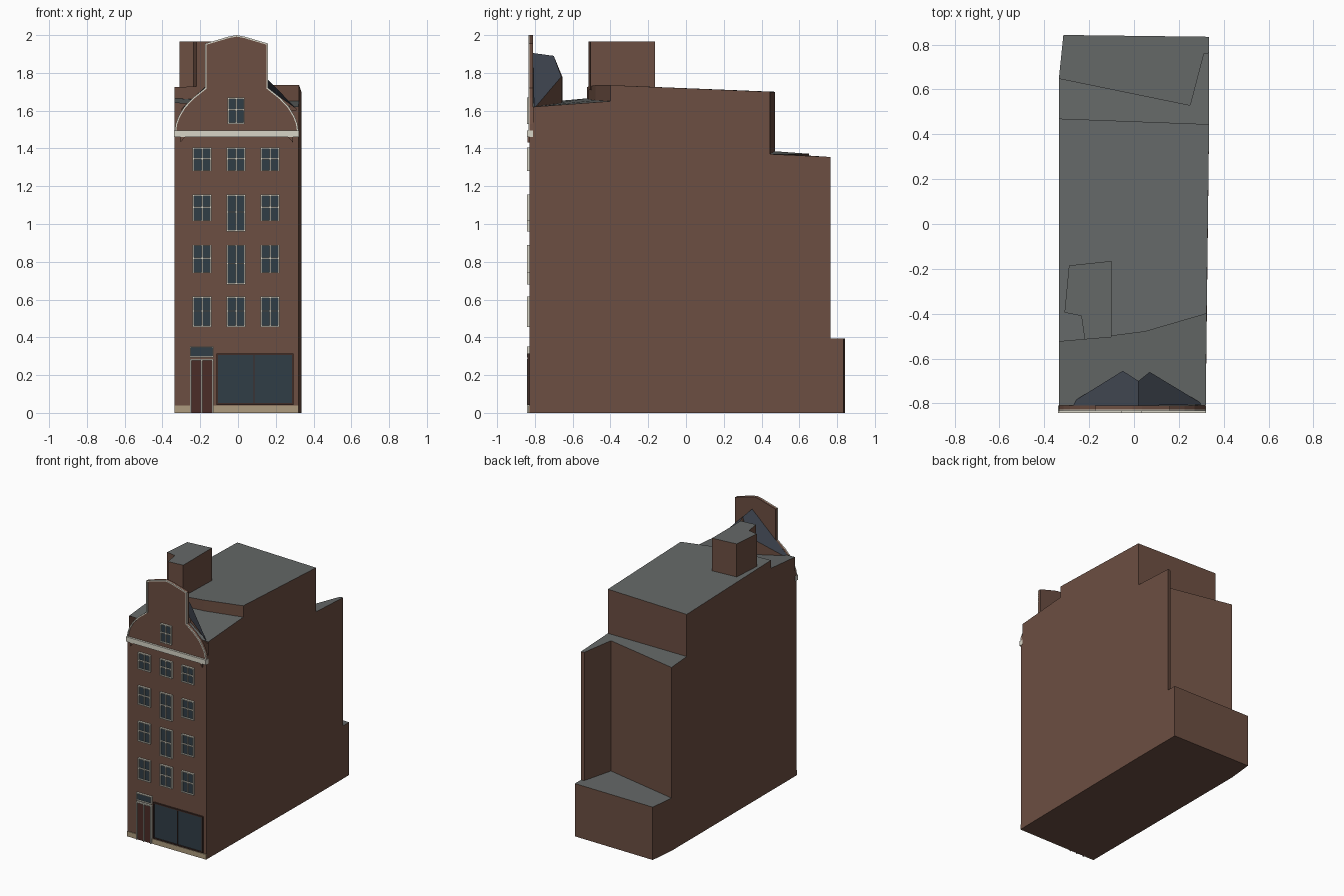
import bpy, bmesh
from mathutils import Vector

if "Cube" in bpy.data.objects:
    bpy.data.objects.remove(bpy.data.objects["Cube"])


def material(name, r, g, b):
    m = bpy.data.materials.new(name)
    m.diffuse_color = (r, g, b, 1)
    m.use_nodes = True
    m.node_tree.nodes["Principled BSDF"].inputs["Base Color"].default_value = m.diffuse_color
    return m


BRICK = material("brick", 0.15, 0.077, 0.054)
ROOF = material("roof_grey", 0.13, 0.14, 0.137)
SLATE = material("slate", 0.05, 0.06, 0.08)
WHITE = material("white_paint", 0.68, 0.66, 0.57)
GLASS = material("glass", 0.03, 0.048, 0.062)
STONE = material("plinth_stone", 0.42, 0.33, 0.21)
DOOR = material("door_red", 0.07, 0.025, 0.02)
DARK = material("dark_frame", 0.05, 0.025, 0.02)

FACE = -0.828   # facade plane
OUT = -0.843    # front of the frames
BACK = -0.81    # back of the facade wall
MID = -0.0075   # facade centre line


def finish(bm, name, mats):
    me = bpy.data.meshes.new(name)
    bm.to_mesh(me)
    bm.free()
    for m in mats:
        me.materials.append(m)
    ob = bpy.data.objects.new(name, me)
    bpy.context.collection.objects.link(ob)
    return ob


def terrain(name, cells, mats, floor=None):
    """Roof cells: points (x, y, top, wall) where wall gives the two low z
    values of the wall along the edge to the next point, or None."""
    bm = bmesh.new()

    def face(pts, mat):
        f = bm.faces.new([bm.verts.new(p) for p in pts])
        f.material_index = mat

    for cell in cells:
        face([p[:3] for p in cell], 1)
        for a, b in zip(cell, cell[1:] + cell[:1]):
            if a[3] is not None:
                la, lb = a[3]
                face([(a[0], a[1], la), (b[0], b[1], lb), b[:3], a[:3]], 0)
    if floor:
        face([(x, y, 0) for x, y in reversed(floor)], 0)
    bmesh.ops.remove_doubles(bm, verts=bm.verts, dist=0.0005)
    return finish(bm, name, mats)


def slab(name, pts, y0, y1, mat):
    """Front profile (x, z) extruded from y0 to y1."""
    bm = bmesh.new()
    f = bm.faces.new([bm.verts.new((x, y0, z)) for x, z in pts])
    r = bmesh.ops.extrude_face_region(bm, geom=[f])
    for v in r["geom"]:
        if isinstance(v, bmesh.types.BMVert):
            v.co.y = y1
    bmesh.ops.recalc_face_normals(bm, faces=bm.faces)
    return finish(bm, name, [mat])


def boxes(name, rects, y0, y1, mat):
    """Boxes from front rectangles (x0, x1, z0, z1)."""
    bm = bmesh.new()
    for x0, x1, z0, z1 in rects:
        vs = bmesh.ops.create_cube(bm, size=1)["verts"]
        for v in vs:
            v.co = ((x0 + x1) / 2 + v.co.x * (x1 - x0),
                    (y0 + y1) / 2 + v.co.y * (y1 - y0),
                    (z0 + z1) / 2 + v.co.z * (z1 - z0))
    return finish(bm, name, [mat])


def frame(x0, x1, z0, z1, t):
    return [(x0, x0 + t, z0, z1), (x1 - t, x1, z0, z1),
            (x0 + t, x1 - t, z0, z0 + t), (x0 + t, x1 - t, z1 - t, z1)]


def window(name, cx, z0, z1, w=0.1):
    x0, x1, t = cx - w / 2, cx + w / 2, 0.007
    zm = z0 + (z1 - z0) * 0.53
    bars = frame(x0, x1, z0, z1, t)
    bars += [(cx - t / 2, cx + t / 2, z0 + t, z1 - t),
             (x0 + t, x1 - t, zm - t / 2, zm + t / 2)]
    boxes(name + "_frame", bars, OUT, FACE + 0.002, WHITE)
    boxes(name + "_glass", [(x0 + t, x1 - t, z0 + t, z1 - t)],
          FACE - 0.006, FACE + 0.002, GLASS)


# House body: front roof, main roof, rear step and low rear extension
W = (0, 0)
front = [(-.335, BACK, 1.64, None), (.32, BACK, 1.62, W),
         (.324, -.40, 1.65, None), (.05, -.48, 1.655, None),
         (-.22, -.515, 1.66, None), (-.335, -.525, 1.665, W)]
main = [(-.335, -.525, 1.725, (1.665, 1.66)), (-.22, -.515, 1.728, (1.66, 1.655)),
        (.05, -.48, 1.735, (1.655, 1.65)), (.324, -.40, 1.735, W),
        (.335, .445, 1.70, (1.37, 1.385)), (-.335, .47, 1.70, W)]
L = (.395, .395)
step = [(-.335, .47, 1.385, None), (.335, .445, 1.37, W),
        (.335, .765, 1.355, L), (.31, .76, 1.355, L),
        (.25, .53, 1.37, L), (-.335, .65, 1.372, W)]
low = [(-.335, .65, .395, None), (.25, .53, .395, None), (.31, .76, .395, None),
       (.335, .765, .395, W), (.335, .835, .395, W), (-.315, .843, .395, W)]
terrain("house_body", [front, main, step, low], [BRICK, ROOF],
        [(-.335, BACK), (.32, BACK), (.335, .445), (.335, .835),
         (-.315, .843), (-.335, .65)])

# Rooftop tower
T = (1.71, 1.71)
plan = [(-.22, -.515), (-.10, -.505), (-.10, -.165),
        (-.29, -.185), (-.31, -.395), (-.235, -.41)]
terrain("roof_tower", [[(x, y, 1.965, T) for x, y in plan]], [BRICK, ROOF])

# Small pitched slate roof behind the gable
B = (1.6, 1.6)
r0, r1 = (.02, BACK, 1.905), (.02, -.70, 1.89)
terrain("gable_roof",
        [[r0 + (None,), r1 + (B,), (-.05, -.655, 1.78, B), (-.30, BACK, 1.61, None)],
         [r0 + (None,), (.31, -.805, 1.61, B), (.07, -.66, 1.78, B), r1 + (None,)]],
        [BRICK, SLATE])

# Facade with bell-shaped gable
half = [(-.335, 1.495), (-.33, 1.53), (-.315, 1.57), (-.285, 1.62),
        (-.24, 1.668), (-.175, 1.72), (-.175, 1.955), (-.05, 1.992)]
gable = half + [(MID, 2.0)] + [(2 * MID - x, z) for x, z in reversed(half)]
slab("facade", [(-.335, 0)] + gable + [(.32, 0)], FACE, BACK, BRICK)

# White trim along the gable edge, mitred at the corners
inner = []
for i, p in enumerate(gable):
    p = Vector(p)
    dirs = []
    if i > 0:
        dirs.append((p - Vector(gable[i - 1])).normalized())
    if i < len(gable) - 1:
        dirs.append((Vector(gable[i + 1]) - p).normalized())
    norms = [Vector((d.y, -d.x)) for d in dirs]
    n = sum(norms, Vector((0, 0))).normalized()
    inner.append(tuple(p + n * (0.008 / max(n.dot(norms[0]), 0.4))))
slab("gable_trim", gable + inner[::-1], FACE - 0.007, FACE + 0.002, WHITE)

# Cornice band with small corner brackets, and stone plinth
boxes("cornice", [(-.338, .322, 1.46, 1.496)], OUT, BACK, WHITE)
for side, s in (("left", 1), ("right", -1)):
    pts = [(MID + s * (x - MID), z) for x, z in
           [(-.305, 1.46), (-.305, 1.432), (-.28, 1.46)]]
    slab("bracket_" + side, pts, FACE - 0.01, FACE + 0.002, BRICK)
boxes("plinth", [(-.335, -.255, 0, .038), (-.13, .32, 0, .038)],
      FACE - 0.006, FACE + 0.002, STONE)

# Windows: three columns, taller ones in the middle of two floors
floors = [(.455, .615, .455), (.74, .89, .68), (1.015, 1.155, .96), (1.28, 1.405, 1.28)]
for i, (z0, z1, zc) in enumerate(floors, 1):
    window(f"floor{i}_window_left", -.19, z0, z1)
    window(f"floor{i}_window_middle", -.01, zc, z1)
    window(f"floor{i}_window_right", .17, z0, z1)
window("gable_window", -.01, 1.53, 1.67, .09)

# Double door with transom light
boxes("door_panels", [(-.247, -.137, 0, .277)], FACE - 0.006, FACE + 0.002, DOOR)
boxes("door_frame", [(-.255, -.247, 0, .285), (-.137, -.129, 0, .285),
                     (-.247, -.137, .277, .285), (-.195, -.189, 0, .277)],
      OUT, FACE + 0.002, WHITE)
boxes("transom_frame", frame(-.255, -.129, .293, .352, .007), OUT, FACE + 0.002, WHITE)
boxes("transom_glass", [(-.248, -.136, .3, .345)], FACE - 0.006, FACE + 0.002, GLASS)

# Shop window
boxes("shop_window_frame", frame(-.115, .295, .043, .315, .009)
      + [(.083, .088, .052, .306)], FACE - 0.011, FACE + 0.002, DARK)
boxes("shop_window_glass", [(-.106, .286, .052, .306)],
      FACE - 0.006, FACE + 0.002, GLASS)
